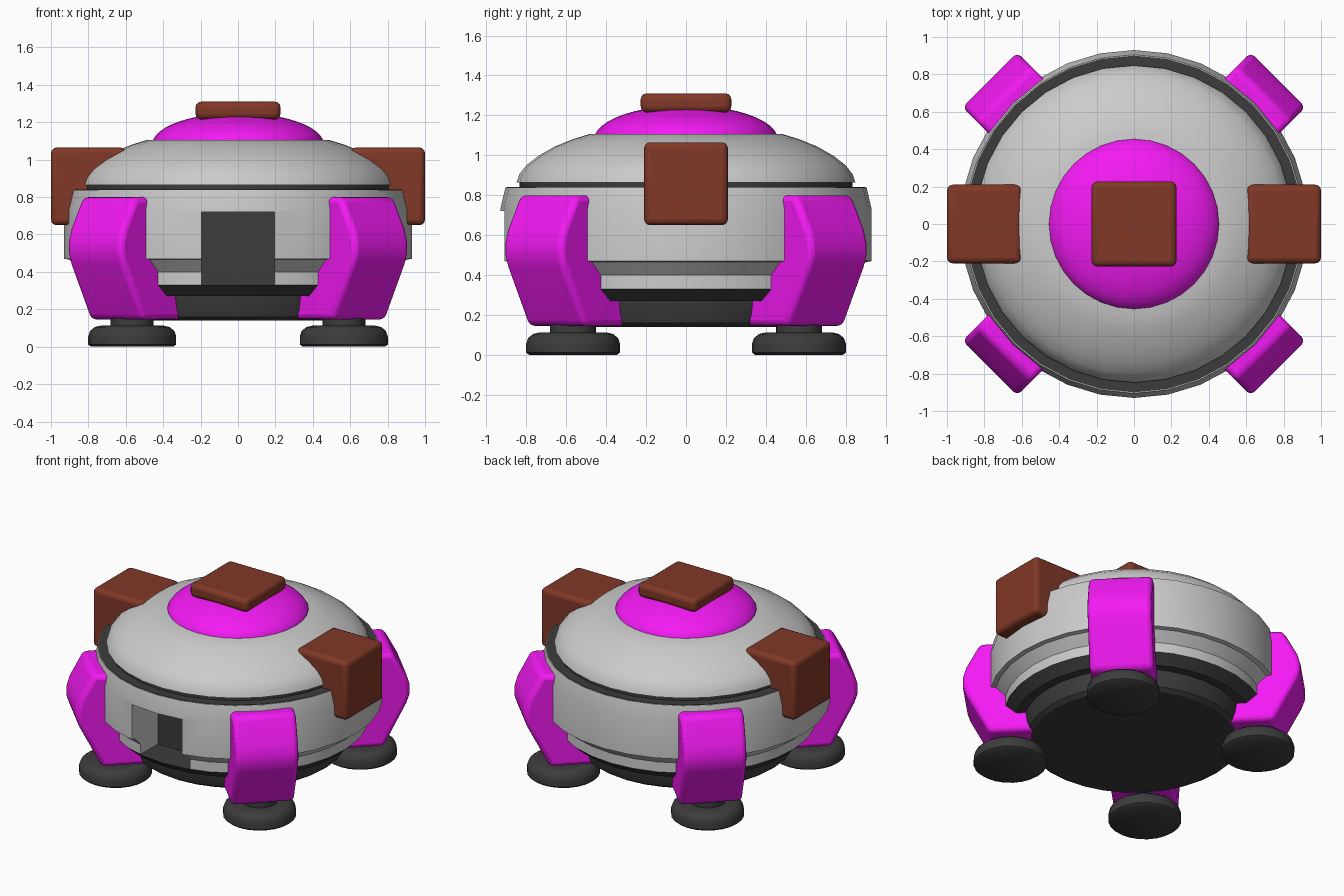
import bpy, bmesh, math
from mathutils import Matrix

if "Cube" in bpy.data.objects:
    bpy.data.objects.remove(bpy.data.objects["Cube"])


def material(name, rgb):
    m = bpy.data.materials.new(name)
    m.diffuse_color = (*rgb, 1)
    m.use_nodes = True
    m.node_tree.nodes["Principled BSDF"].inputs["Base Color"].default_value = m.diffuse_color
    return m


MAGENTA = material("magenta", (0.9, 0.01, 0.9))
BROWN = material("brown", (0.22, 0.04, 0.02))
DARK = material("dark_grey", (0.045, 0.045, 0.045))


def finish(name, bm, mat=None, smooth=True, angle=30):
    bmesh.ops.recalc_face_normals(bm, faces=bm.faces)
    me = bpy.data.meshes.new(name)
    bm.to_mesh(me)
    bm.free()
    ob = bpy.data.objects.new(name, me)
    bpy.context.collection.objects.link(ob)
    if mat:
        me.materials.append(mat)
    if smooth:
        bpy.ops.object.select_all(action='DESELECT')
        bpy.context.view_layer.objects.active = ob
        ob.select_set(True)
        bpy.ops.object.shade_smooth_by_angle(angle=math.radians(angle))
    return ob


def lathe(name, profile, mat=None, segs=32, centre=(0, 0), angle=30):
    """Revolve (radius, z) points about a vertical axis; closed at both ends."""
    bm = bmesh.new()
    rings = []
    for r, z in profile:
        rings.append([bm.verts.new((centre[0] + r * math.cos(2 * math.pi * i / segs),
                                    centre[1] + r * math.sin(2 * math.pi * i / segs), z))
                      for i in range(segs)])
    for a, b in zip(rings, rings[1:]):
        for i in range(segs):
            j = (i + 1) % segs
            bm.faces.new((a[i], a[j], b[j], b[i]))
    bm.faces.new(rings[0])
    bm.faces.new(rings[-1])
    return finish(name, bm, mat, angle=angle)


def bevel(ob, width, segments=3):
    m = ob.modifiers.new("rounded_edges", 'BEVEL')
    m.width = width
    m.segments = segments
    m.limit_method = 'ANGLE'
    m.angle_limit = math.radians(35)


def box(name, lo, hi, mat=None, smooth=True):
    bm = bmesh.new()
    bmesh.ops.create_cube(bm, size=1)
    for v in bm.verts:
        v.co = [l + (c + 0.5) * (h - l) for c, l, h in zip(v.co, lo, hi)]
    return finish(name, bm, mat, smooth, 40)


# Lower hull
lathe("lower_hull", [(0.66, 0.14), (0.69, 0.16), (0.705, 0.20), (0.715, 0.27),
                     (0.775, 0.27), (0.84, 0.33)], DARK)

# Main body band with a square front recess
body = lathe("body", [(0.84, 0.33), (0.84, 0.40), (0.90, 0.465), (0.93, 0.47),
                      (0.93, 0.73), (0.905, 0.838)])
cutter = box("recess_cutter", (-0.195, -1.2, 0.30), (0.195, -0.60, 0.72), smooth=False)
cutter.hide_render = True
cutter.hide_set(True)
cut = body.modifiers.new("front_recess", 'BOOLEAN')
cut.object = cutter
cut.operation = 'DIFFERENCE'
cut.solver = 'EXACT'
# Dark lining on the recess back wall
box("recess_back", (-0.195, -0.62, 0.33), (0.195, -0.597, 0.72), DARK, smooth=False)

# Dark collar between the band and the upper shell
lathe("collar", [(0.90, 0.82), (0.90, 0.841), (0.835, 0.841), (0.835, 0.88)], DARK)

# Upper shell and dome
lathe("upper_shell", [(0.80, 0.86), (0.848, 0.865), (0.835, 0.905), (0.80, 0.95), (0.74, 0.997),
                      (0.66, 1.043), (0.57, 1.08), (0.485, 1.106)], segs=32)
dome = [(0.46 * math.cos(a), 1.08 + 0.17 * math.sin(a))
        for a in (math.radians(d) for d in range(0, 90, 8))]
lathe("dome", dome, MAGENTA, segs=32)

# Brown blocks: hatch on top, one on each side
bevel(box("top_hatch", (-0.227, -0.227, 1.215), (0.227, 0.227, 1.31), BROWN), 0.03)
for side, x0, x1 in (("left", -1.0, -0.6), ("right", 0.6, 1.0)):
    bevel(box(side + "_block", (x0, -0.21, 0.65), (x1, 0.21, 1.065), BROWN), 0.03)

# Four diagonal legs with round feet
LEG = [(0.60, 0.145), (0.92, 0.145), (1.07, 0.44), (1.09, 0.50), (1.09, 0.56),
       (1.07, 0.63), (0.98, 0.80), (0.75, 0.80), (0.60, 0.60)]
HALF = 0.207
for name, deg in (("back_right", 45), ("back_left", 135),
                  ("front_left", 225), ("front_right", 315)):
    bm = bmesh.new()
    a = [bm.verts.new((r, -HALF, z)) for r, z in LEG]
    b = [bm.verts.new((r, HALF, z)) for r, z in LEG]
    bm.faces.new(a)
    bm.faces.new(b)
    for i in range(len(LEG)):
        j = (i + 1) % len(LEG)
        bm.faces.new((a[i], a[j], b[j], b[i]))
    bm.transform(Matrix.Rotation(math.radians(deg), 4, 'Z'))
    bevel(finish(name + "_leg", bm, MAGENTA, angle=35), 0.03)

    c = (0.80 * math.cos(math.radians(deg)), 0.80 * math.sin(math.radians(deg)))
    lathe(name + "_foot", [(0.22, 0.0), (0.235, 0.012), (0.235, 0.055), (0.225, 0.085),
                           (0.20, 0.105), (0.17, 0.112), (0.115, 0.112), (0.115, 0.16)],
          DARK, 24, c, 40)
